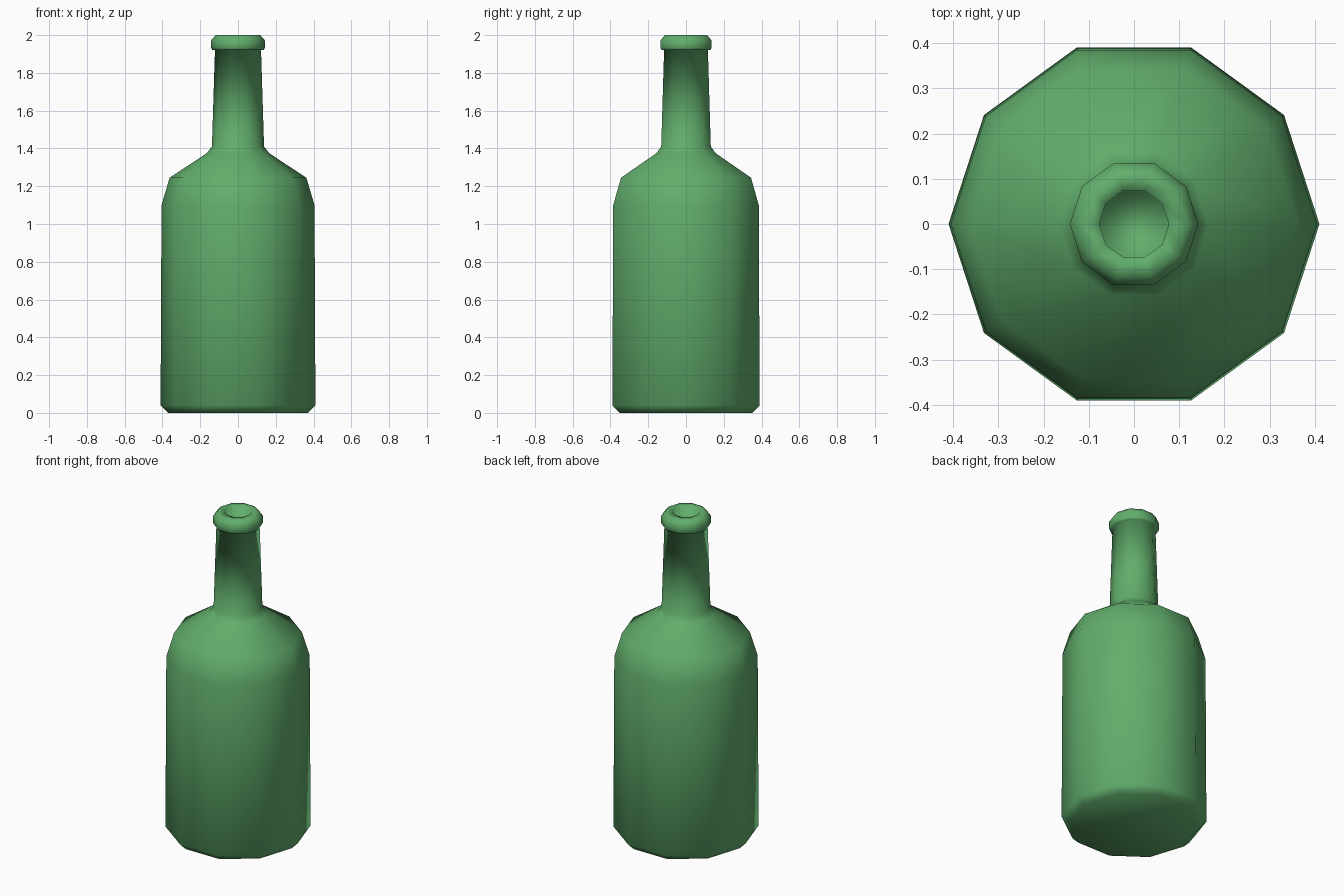
import bpy, bmesh, math

if "Cube" in bpy.data.objects:
    bpy.data.objects.remove(bpy.data.objects["Cube"])

SIDES = 10

# Half profile (radius, height): base, body, shoulder, neck, lip, bore
profile = [
    (0.37, 0.0), (0.41, 0.04), (0.405, 1.10), (0.362, 1.245),
    (0.165, 1.375), (0.138, 1.41), (0.122, 1.92),
    (0.135, 1.92), (0.142, 1.932), (0.142, 1.972), (0.118, 2.0),
    (0.077, 2.0), (0.075, 1.70),
]

# Ten-sided lathe of the profile
bm = bmesh.new()
rings = []
for r, z in profile:
    rings.append([bm.verts.new((r * math.cos(math.tau * i / SIDES),
                                r * math.sin(math.tau * i / SIDES), z))
                  for i in range(SIDES)])
for low, high in zip(rings, rings[1:]):
    for i in range(SIDES):
        j = (i + 1) % SIDES
        bm.faces.new((low[i], low[j], high[j], high[i]))

# Closed base and bottom of the bore
bm.faces.new(rings[0][::-1])
bm.faces.new(rings[-1])
bmesh.ops.recalc_face_normals(bm, faces=bm.faces)
for f in bm.faces:
    f.smooth = True

mesh = bpy.data.meshes.new("bottle")
bm.to_mesh(mesh)
bm.free()
bottle = bpy.data.objects.new("bottle", mesh)
bpy.context.collection.objects.link(bottle)

# Green glass colour
green = bpy.data.materials.new("green_glass")
green.diffuse_color = (0.12, 0.42, 0.15, 1.0)
green.use_nodes = True
green.node_tree.nodes["Principled BSDF"].inputs["Base Color"].default_value = green.diffuse_color
mesh.materials.append(green)
